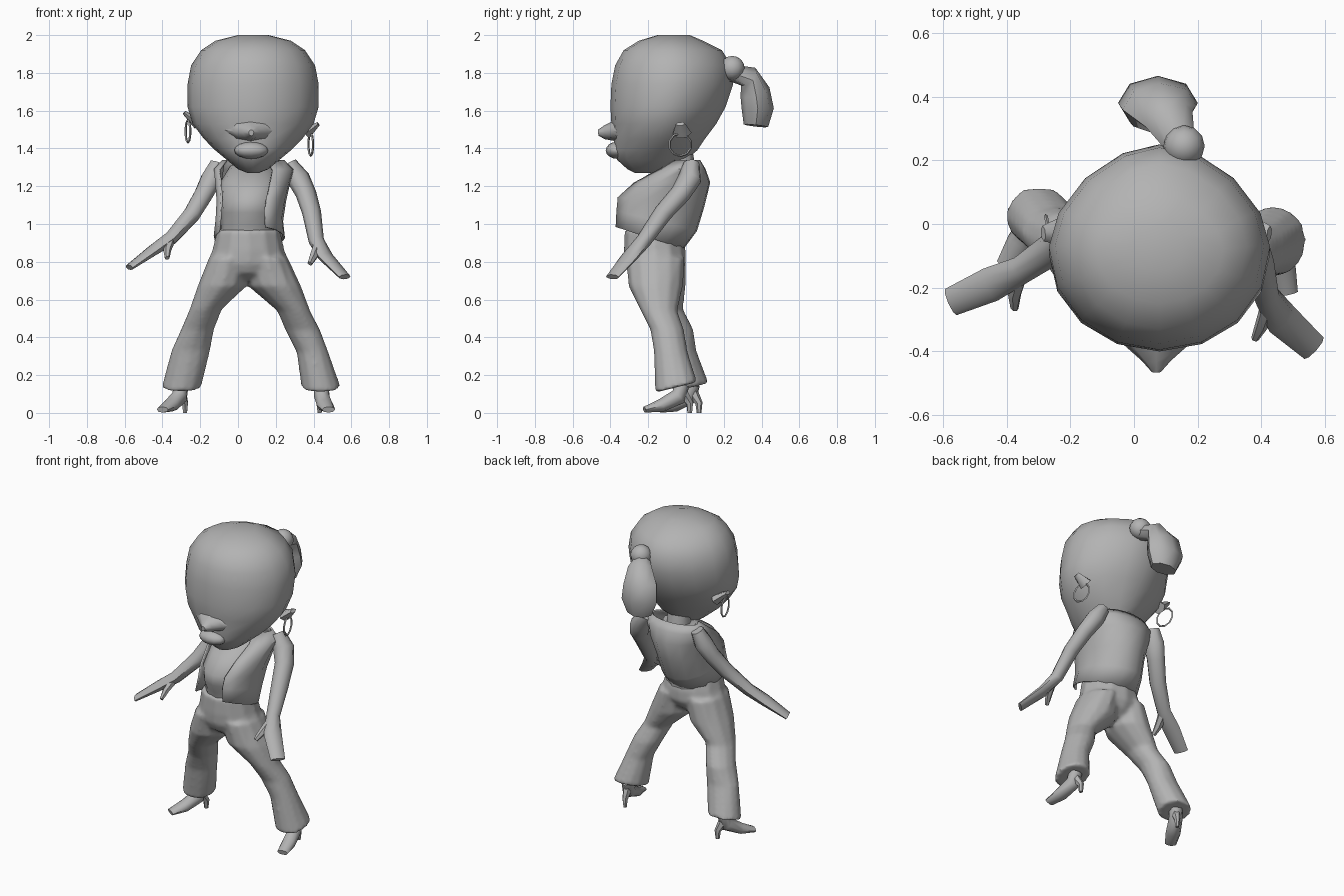
import bpy, bmesh, math
from mathutils import Vector

default_cube = bpy.data.objects.get("Cube")
if default_cube:
    bpy.data.objects.remove(default_cube, do_unlink=True)

# Single plain material
grey = bpy.data.materials.new("plain grey")
grey.use_nodes = True
colour = (0.45, 0.45, 0.45, 1)
grey.diffuse_color = colour
grey.node_tree.nodes["Principled BSDF"].inputs["Base Color"].default_value = colour


def finish(obj, name, angle=50):
    """Name, colour and smooth an object."""
    obj.name = name
    obj.data.materials.clear()
    obj.data.materials.append(grey)
    bpy.ops.object.select_all(action='DESELECT')
    obj.select_set(True)
    bpy.context.view_layer.objects.active = obj
    bpy.ops.object.shade_smooth_by_angle(angle=math.radians(angle))
    return obj


def skin(name, loops, closed=True):
    """Bridge a list of equally sized point loops into one surface."""
    bm = bmesh.new()
    rows = [[bm.verts.new(p) for p in loop] for loop in loops]
    count = len(rows[0])
    for low, high in zip(rows, rows[1:]):
        for i in range(count if closed else count - 1):
            j = (i + 1) % count
            bm.faces.new((low[i], low[j], high[j], high[i]))
    if closed:
        bm.faces.new(rows[0])
        bm.faces.new(rows[-1])
    bmesh.ops.recalc_face_normals(bm, faces=bm.faces)
    mesh = bpy.data.meshes.new(name)
    bm.to_mesh(mesh)
    bm.free()
    obj = bpy.data.objects.new(name, mesh)
    bpy.context.collection.objects.link(obj)
    return finish(obj, name)


def stack(name, rings, sides=12, arc=None, slope=None, back_power=1.0):
    """Level ellipses: (z, centre x, half width, front y, back y)."""
    start, end = arc or (0, 360)
    steps = sides if arc is None else sides - 1
    slope = slope or [0] * len(rings)
    loops = []
    for (z, cx, rx, front, back), lean in zip(rings, slope):
        cy, ry = (front + back) / 2, (back - front) / 2
        loop = []
        for i in range(sides):
            a = math.radians(start + (end - start) * i / steps)
            s, c = math.sin(a), -math.cos(a)
            if c > 0:
                c = c ** back_power
                s = math.copysign(abs(s) ** back_power, s)
            loop.append((cx + rx * s, cy + ry * c, z + lean * ry * c))
        loops.append(loop)
    return skin(name, loops, arc is None)


def tube(name, path, across=(1, 0, 0), sides=8):
    """Ellipses square to a path: (x, y, z, half width, half depth)."""
    points = [Vector(p[:3]) for p in path]
    loops = []
    for i, (point, p) in enumerate(zip(points, path)):
        along = (points[min(i + 1, len(points) - 1)] - points[max(i - 1, 0)]).normalized()
        u = Vector(across)
        u = (u - along * u.dot(along)).normalized()
        v = along.cross(u)
        angles = [math.tau * k / sides for k in range(sides)]
        loops.append([point + u * p[3] * math.cos(a) + v * p[4] * math.sin(a) for a in angles])
    return skin(name, loops)


def ball(name, centre, size):
    bpy.ops.mesh.primitive_uv_sphere_add(segments=12, ring_count=8, radius=1, location=centre)
    obj = bpy.context.object
    obj.scale = size
    return finish(obj, name)


def blend(parts, name, voxel, rounds):
    """Fuse overlapping closed parts into one smooth skin."""
    bpy.ops.object.select_all(action='DESELECT')
    for part in parts:
        part.select_set(True)
    bpy.context.view_layer.objects.active = parts[0]
    bpy.ops.object.join()
    obj = finish(parts[0], name)
    obj.modifiers.clear()
    remesh = obj.modifiers.new("fuse", 'REMESH')
    remesh.mode = 'VOXEL'
    remesh.voxel_size = voxel
    remesh.use_smooth_shade = True
    obj.modifiers.new("soften", 'SMOOTH').iterations = rounds


# Head, tapering to a pointed chin, with a broad nose and soft lips
MID = 0.08
stack("head", [(z, MID, r, f, b) for z, r, f, b in [
    (1.27, .03, -.27, -.15), (1.29, .08, -.31, -.05), (1.34, .14, -.365, 0),
    (1.39, .2, -.385, .06), (1.45, .26, -.38, .1), (1.53, .32, -.395, .16),
    (1.62, .347, -.4, .21), (1.74, .347, -.395, .25), (1.84, .328, -.375, .24),
    (1.92, .275, -.33, .19), (1.97, .2, -.25, .09), (2, .08, -.15, .02)]],
    sides=16, back_power=1.15)
tube("nose", [(.07, -.33, 1.5, .16, .07), (.07, -.39, 1.49, .09, .05),
              (.07, -.43, 1.485, .045, .037), (.07, -.465, 1.483, .014, .016)])
ball("lips", (.07, -.365, 1.39), (.09, .06, .045))
tube("neck", [(.07, -.02, 1.22, .08, .08), (.07, -.04, 1.42, .07, .07)])

# Hair bobble and ponytail
ball("hair_bobble", (.157, .245, 1.825), (.065, .065, .065))
tube("ponytail", [(.15, .24, 1.8, .045, .045), (.11, .33, 1.78, .08, .06),
                  (.08, .365, 1.7, .118, .08), (.075, .38, 1.61, .125, .085),
                  (.08, .37, 1.52, .085, .065)])

# Ears and hoop earrings
for side, root, tip, hoop in [("left", (.36, -.02, 1.48), (.425, -.03, 1.53), (.385, -.03, 1.42)),
                              ("right", (-.21, -.02, 1.53), (-.285, -.03, 1.59), (-.265, -.03, 1.49))]:
    tube(side + "_ear", [(*root, .05, .035), (*tip, .025, .012)], across=(0, 1, 0), sides=6)
    bpy.ops.mesh.primitive_torus_add(major_segments=10, minor_segments=4, major_radius=.06,
                                     minor_radius=.006, location=hoop,
                                     rotation=(0, math.pi / 2, math.radians(12)))
    finish(bpy.context.object, side + "_earring")

# Shirt and open vest
stack("shirt", [(.9, .055, .15, -.3, -.03), (1, .06, .15, -.32, .01),
                (1.06, .06, .155, -.35, .04), (1.13, .065, .165, -.355, .06),
                (1.22, .07, .165, -.27, .08), (1.31, .07, .11, -.12, .05)])
vest = stack("vest", [(.93, .06, .19, -.395, -.01), (1.02, .06, .18, -.395, .06),
                      (1.12, .07, .185, -.39, .1), (1.22, .078, .2, -.3, .13),
                      (1.29, .083, .213, -.16, .105), (1.34, .08, .165, -.08, .075)],
             sides=13, arc=(28, 300), slope=[-.32, -.25, -.1, 0, 0, 0])
thick = vest.modifiers.new("thickness", 'SOLIDIFY')
thick.thickness = .01

# Flared trousers, fused at the hips
hem = [.25] + [0] * 5
hips = stack("hips", [(.7, .05, .1, -.24, -.08), (.74, .055, .21, -.3, -.03),
                      (.79, .055, .222, -.325, 0), (.86, .055, .192, -.33, 0),
                      (.97, .055, .168, -.325, -.03)])
left_leg = stack("left_leg", [(.135, .44, .105, -.165, .06), (.32, .395, .085, -.17, .01),
                              (.44, .342, .093, -.19, -.01), (.54, .295, .088, -.24, -.045),
                              (.67, .195, .14, -.305, -.015), (.82, .15, .115, -.32, -.005)],
                 slope=hem)
right_leg = stack("right_leg", [(.135, -.3, .105, -.07, .12), (.33, -.25, .103, -.11, .055),
                                (.44, -.215, .088, -.155, .04), (.55, -.17, .086, -.225, -.015),
                                (.67, -.085, .13, -.295, 0), (.82, -.04, .115, -.32, 0)],
                  slope=hem)
blend([hips, left_leg, right_leg], "trousers", .012, 6)

# Arms running into flat mitten hands, with thumbs
left_span, right_span = (.66, .75, 0), (-.4, .9, 0)
tube("left_arm", [(.27, .03, 1.32, .045, .04), (.32, .02, 1.24, .066, .058),
                  (.36, -.03, 1.16, .058, .052), (.39, -.12, 1.06, .053, .047),
                  (.415, -.225, .91, .042, .04), (.465, -.3, .825, .055, .027),
                  (.565, -.39, .72, .045, .016)], left_span)
tube("left_thumb", [(.425, -.25, .89, .03, .025), (.4, -.32, .83, .024, .02),
                    (.38, -.36, .79, .014, .012)], left_span, 6)
tube("right_arm", [(-.11, .04, 1.32, .045, .04), (-.14, .02, 1.24, .066, .058),
                   (-.18, -.01, 1.16, .058, .052), (-.245, -.07, 1.05, .053, .047),
                   (-.355, -.145, .925, .044, .038), (-.45, -.19, .86, .055, .03),
                   (-.575, -.245, .77, .045, .016)], right_span)
tube("right_thumb", [(-.36, -.16, .91, .03, .025), (-.375, -.22, .86, .024, .02),
                     (-.375, -.265, .82, .014, .012)], right_span, 6)


# High-heeled shoes: ankle, sole and spike from one ankle point and toe offset
def shoe(side, ankle, toe):
    a, t = Vector(ankle), Vector(toe)
    span = (-t.y, t.x, 0)
    spots = [(0, .15, .04, .04), (.1, .085, .042, .045), (.55, .04, .045, .035), (1, .017, .035, .016)]
    path = [(a.x + t.x * k, a.y + t.y * k, z, w, h) for k, z, w, h in spots]
    tube(side + "_shoe", path, span)
    back = a - t * .2
    tube(side + "_heel", [(*(a + Vector((0, 0, .11))), .03, .03),
                          (back.x, back.y, .05, .017, .02), (back.x, back.y, 0, .011, .013)],
         span, 6)


shoe("left", (.44, -.02, 0), (.04, -.2, 0))
shoe("right", (-.3, .035, 0), (-.1, -.17, 0))
